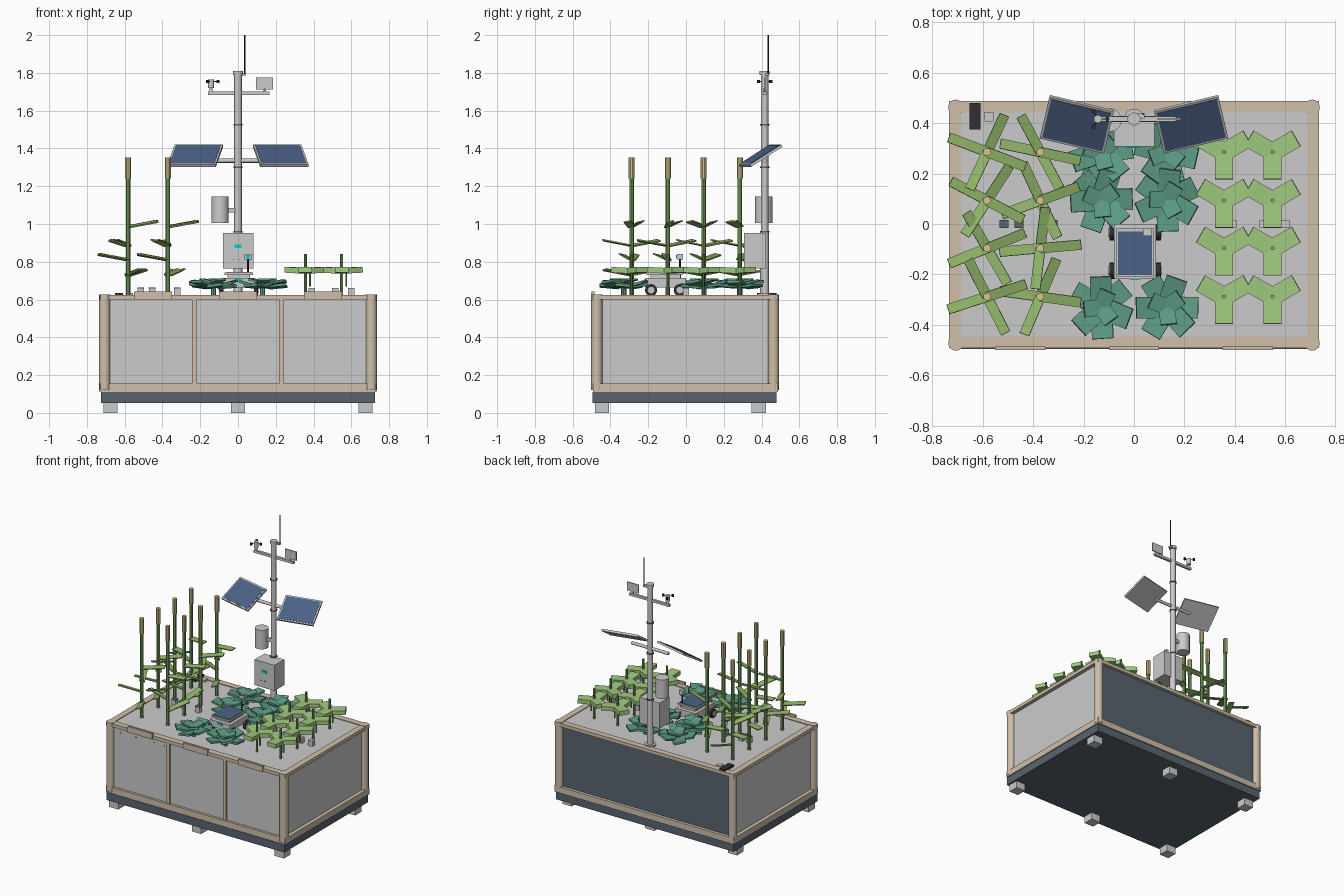
import bpy, bmesh, random
from math import radians, pi, cos, sin
from mathutils import Matrix, Vector, Euler

if "Cube" in bpy.data.objects:
    bpy.data.objects.remove(bpy.data.objects["Cube"])

random.seed(4)


def material(name, r, g, b):
    m = bpy.data.materials.new(name)
    m.diffuse_color = (r, g, b, 1)
    m.use_nodes = True
    m.node_tree.nodes["Principled BSDF"].inputs["Base Color"].default_value = m.diffuse_color
    return m


TAN = material("tan_trim", 0.62, 0.52, 0.40)
DARK = material("dark_slate", 0.10, 0.13, 0.16)
BLACK = material("black", 0.03, 0.03, 0.035)
BLUE = material("solar_blue", 0.07, 0.12, 0.24)
STEM = material("stem_green", 0.22, 0.42, 0.13)
LEAF = material("reed_leaf_green", 0.28, 0.46, 0.14)
HEAD = material("reed_head", 0.66, 0.56, 0.26)
TEAL_LEAF = material("rosette_green", 0.11, 0.33, 0.23)
LIME = material("bean_green", 0.36, 0.60, 0.22)
TEAL = material("teal_light", 0.0, 0.65, 0.62)
PALE = material("pale_grey", 0.75, 0.75, 0.75)


def rot(rx=0, ry=0, rz=0):
    return Euler((radians(rx), radians(ry), radians(rz))).to_matrix().to_4x4()


# Parts are (kind, matrix, params) tuples merged into one object
def box(loc, size, r=(0, 0, 0)):
    return ("box", Matrix.Translation(loc) @ rot(*r) @ Matrix.Diagonal((*size, 1)), None)


def span(x0, x1, y0, y1, z0, z1):
    return box(((x0 + x1) / 2, (y0 + y1) / 2, (z0 + z1) / 2), (x1 - x0, y1 - y0, z1 - z0))


def rod(p, q, radius, sides=12):
    p, q = Vector(p), Vector(q)
    d = q - p
    m = Matrix.Translation((p + q) / 2) @ d.to_track_quat('Z', 'Y').to_matrix().to_4x4()
    return ("rod", m, (radius, d.length, sides))


def leaf(root, length, width, thick, yaw, lift, roll=0, start=0):
    m = Matrix.Translation(root) @ rot(0, 0, yaw) @ rot(0, -lift, 0) @ rot(roll, 0, 0)
    m = m @ Matrix.Translation((start + length / 2, 0, 0)) @ Matrix.Diagonal((length, width, thick, 1))
    return ("box", m, None)


def make(name, mat, *parts):
    bm = bmesh.new()
    for kind, m, p in parts:
        if kind == "box":
            bmesh.ops.create_cube(bm, size=1, matrix=m)
        else:
            bmesh.ops.create_cone(bm, cap_ends=True, segments=p[2], radius1=p[0], radius2=p[0], depth=p[1], matrix=m)
    me = bpy.data.meshes.new(name)
    bm.to_mesh(me)
    bm.free()
    if mat:
        me.materials.append(mat)
    ob = bpy.data.objects.new(name, me)
    bpy.context.collection.objects.link(ob)
    if any(k == "rod" and p[2] >= 10 for k, m, p in parts):
        bpy.context.view_layer.objects.active = ob
        ob.select_set(True)
        bpy.ops.object.shade_smooth_by_angle(angle=radians(35))
        ob.select_set(False)
    return ob


# Planter: feet, plinth, body, trim
make("feet", None, *[box((x, y, 0.027), (0.075, 0.075, 0.054)) for x in (-0.675, 0, 0.675) for y in (-0.445, 0.385)])
make("plinth", DARK, span(-0.725, 0.725, -0.495, 0.48, 0.052, 0.11))
make("planter_body", None, span(-0.705, 0.705, -0.475, 0.464, 0.11, 0.605))
make("back_panel", DARK, span(-0.68, 0.68, 0.462, 0.466, 0.15, 0.602))
make("soil_bed", None, span(-0.688, 0.688, -0.452, 0.447, 0.6, 0.62))


def frame(z0, z1, w):
    X, Y0, Y1 = 0.732, -0.492, 0.488
    return [span(-X, X, Y0, Y0 + w, z0, z1), span(-X, X, Y1 - w, Y1, z0, z1),
            span(-X, -X + w, Y0 + w, Y1 - w, z0, z1), span(X - w, X, Y0 + w, Y1 - w, z0, z1)]


make("top_rim", TAN, *frame(0.6, 0.625, 0.046))
make("bottom_rail", TAN, *frame(0.11, 0.155, 0.03))
make("corner_posts", TAN, *[rod((x, y, 0.122), (x, y, 0.628), 0.03, 16) for x in (-0.706, 0.706) for y in (-0.472, 0.463)])
make("front_dividers", TAN, *[span(x - 0.013, x + 0.013, -0.486, -0.47, 0.15, 0.605) for x in (-0.23, 0.23)])
make("front_clips", TAN, *[span(x - 0.1, x + 0.1, -0.5, -0.485, 0.6, 0.642) for x in (-0.45, 0, 0.45)])
make("front_bolts", None, *[rod((x, -0.47, 0.567), (x, -0.48, 0.567), 0.005, 8) for x in (-0.625, -0.5, -0.35, -0.27)])

# Mast with collars, cap and antenna
MY = 0.416
make("mast", None, rod((0, MY, 0.62), (0, MY, 0.96), 0.023, 16), rod((0, MY, 0.96), (0, MY, 1.79), 0.02, 16),
     rod((0, MY, 1.79), (0, MY, 1.81), 0.026, 16), rod((0, MY, 0.62), (0, MY, 0.632), 0.04, 16))
make("mast_collars", DARK, *[rod((0, MY, z - 0.004), (0, MY, z + 0.004), 0.025, 16) for z in (0.96, 1.3, 1.525)])
make("antenna", BLACK, rod((0.037, 0.435, 1.79), (0.037, 0.435, 2.0), 0.004, 8))
make("antenna_bracket", None, span(0, 0.042, 0.418, 0.44, 1.785, 1.797))

# Weather instruments
make("sensor_bar", None, box((0.003, MY, 1.692), (0.325, 0.018, 0.018)))
make("anemometer", None, rod((-0.143, MY, 1.7), (-0.143, MY, 1.72), 0.008), rod((-0.143, MY, 1.72), (-0.143, MY, 1.765), 0.016))
cups = [(-0.143 + 0.037 * cos(a), MY + 0.037 * sin(a)) for a in (0, 2 * pi / 3, 4 * pi / 3)]
make("anemometer_cups", BLACK, *[rod((x, y, 1.747), (x, y, 1.762), 0.009, 8) for x, y in cups],
     *[rod((-0.143, MY, 1.755), (x, y, 1.755), 0.002, 6) for x, y in cups])
make("wind_vane", None, box((0.14, MY, 1.744), (0.092, 0.008, 0.064)), rod((0.14, MY, 1.7), (0.14, MY, 1.72), 0.005, 8))

# Twin solar panels
for side, name in ((-1, "left"), (1, "right")):
    base = Matrix.Translation((side * 0.226, 0.395, 1.362)) @ rot(0, 0, side * 13.2) @ rot(32, 0, 0)
    make(name + "_solar_frame", None, ("box", base @ Matrix.Diagonal((0.262, 0.2, 0.014, 1)), None))
    make(name + "_solar_cells", BLUE, ("box", base @ Matrix.Translation((0, 0, 0.007)) @ Matrix.Diagonal((0.244, 0.182, 0.004, 1)), None))
make("solar_arm", None, rod((-0.15, MY, 1.335), (0.15, MY, 1.335), 0.011))

# Tank and control cabinet
make("tank", None, rod((-0.095, 0.412, 1.005), (-0.095, 0.412, 1.145), 0.046, 20), span(-0.07, 0, 0.405, 0.42, 1.06, 1.085))
make("control_cabinet", None, span(-0.08, 0.082, 0.308, 0.422, 0.765, 0.953))
make("cabinet_display", TEAL, span(-0.018, 0.018, 0.302, 0.309, 0.874, 0.892))
make("cabinet_status_light", TEAL, span(-0.03, -0.022, 0.303, 0.309, 0.81, 0.816), span(0.0, 0.008, 0.303, 0.309, 0.81, 0.816))

# Tall reeds: two crossing pairs of long leaves on each stem
ROWS = (0.285, 0.093, -0.096, -0.288)
crossings = {-0.582: ((-21, 65), (-28, 57), (22, -60), (18, -63)), -0.371: ((-12, -62), (20, -65), (5, 83), (-8, 67))}
for x, pairs in crossings.items():
    for y, (a, b) in zip(ROWS, pairs):
        make("reed_stem", STEM, rod((x, y, 0.615), (x, y, 1.24), 0.012, 8))
        make("reed_head", HEAD, rod((x, y, 1.24), (x, y, 1.352), 0.016, 10))
        make("reed_leaves", LEAF, *[leaf((x, y, z), 0.165, 0.04, 0.007, yaw, 10, 12)
             for z, yaw in ((0.73, b), (0.81, a + 180), (0.885, b + 180), (0.985, a))])

# Low rosettes of broad leaves
for x in (-0.13, 0.13):
    for y in (0.285, 0.095, -0.33):
        off = random.uniform(0, 60)
        parts = [leaf((x, y, 0.665), 0.1, 0.085, 0.014, off + k * 60 + random.uniform(-8, 8), 5 + 9 * (k % 2),
                      random.uniform(-10, 10), 0.025) for k in range(6)]
        parts += [leaf((x, y, 0.69), 0.07, 0.065, 0.012, off + 30 + k * 120, 14) for k in range(3)]
        make("rosette_plant", TEAL_LEAF, rod((x, y, 0.615), (x, y, 0.69), 0.014, 8), *parts)

# Bean plants with three-lobed leaves
for x in (0.357, 0.549):
    for y in ROWS:
        make("bean_stem", STEM, rod((x, y, 0.615), (x, y, 0.84), 0.008, 8))
        make("bean_leaves", LIME, *[leaf((x, y, 0.752), 0.108, 0.072, 0.03, yaw, 3) for yaw in (-90, 30, 150)])
        make("bean_pod", STEM, rod((x + 0.024, y, 0.67), (x + 0.024, y, 0.74), 0.006, 6))

# Soil probes and rear utility fittings
make("soil_probes", None, *[box((x, 0, 0.638), (0.034, 0.03, 0.045)) for x in (-0.515, -0.455, -0.322, 0.39, 0.515, 0.6)])
make("probe_tops", DARK, *[box((x, 0, 0.662), (0.036, 0.032, 0.005)) for x in (-0.515, -0.455, -0.322)])
make("utility_hatch", BLACK, span(-0.652, -0.608, 0.375, 0.48, 0.615, 0.636))
make("utility_port", None, span(-0.592, -0.556, 0.407, 0.443, 0.615, 0.634))

# Garden rover
RX, RY = 0.004, -0.108
make("rover_body", PALE, box((RX, RY, 0.688), (0.165, 0.215, 0.05)), box((RX, RY, 0.722), (0.12, 0.16, 0.02)))
make("rover_deck_frame", PALE, box((RX, RY - 0.005, 0.737), (0.152, 0.19, 0.012)))
make("rover_solar_deck", BLUE, box((RX, RY - 0.008, 0.744), (0.134, 0.174, 0.005)))
wheels = [(s, y) for s in (-1, 1) for y in (-0.185, -0.033)]
make("rover_wheels", BLACK, *[rod((RX + s * 0.08, y, 0.65), (RX + s * 0.102, y, 0.65), 0.032, 16) for s, y in wheels])
make("rover_hubs", None, *[rod((RX + s * 0.09, y, 0.65), (RX + s * 0.105, y, 0.65), 0.018, 12) for s, y in wheels])
make("rover_camera_pole", BLACK, rod((0.053, -0.032, 0.71), (0.053, -0.032, 0.815), 0.005, 8))
make("rover_camera", PALE, box((0.053, -0.032, 0.827), (0.036, 0.03, 0.03)))
make("rover_lights", TEAL, box((0.053, -0.049, 0.827), (0.022, 0.006, 0.018)), box((RX, -0.217, 0.7), (0.04, 0.006, 0.016)))
